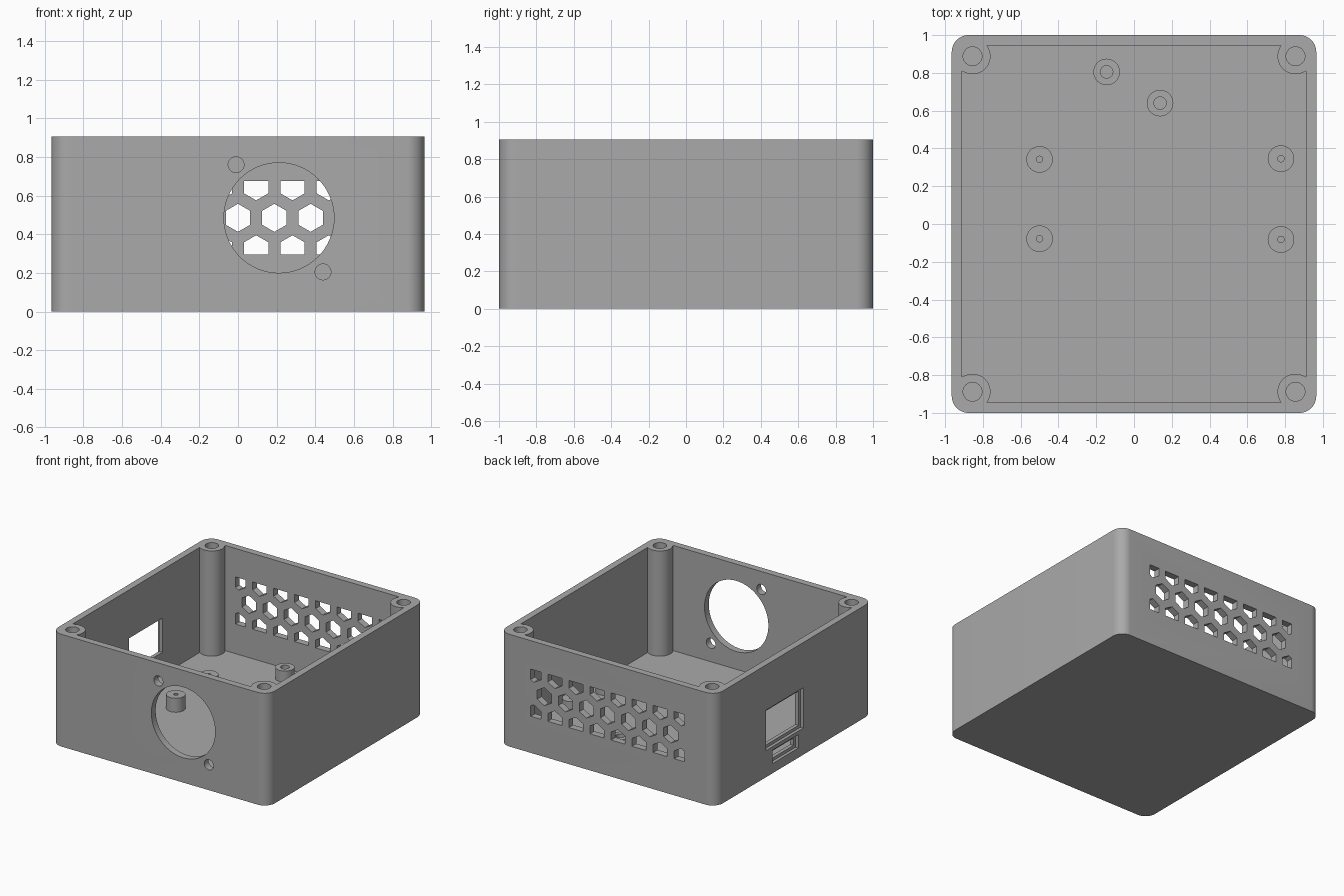
import bpy, bmesh
from math import sin, cos, pi, radians, sqrt
from mathutils import Vector

default = bpy.data.objects.get("Cube")
if default:
    bpy.data.objects.remove(default, do_unlink=True)

grey = bpy.data.materials.new("plain grey")
grey.use_nodes = True
colour = (0.4, 0.4, 0.4, 1)
grey.diffuse_color = colour
grey.node_tree.nodes["Principled BSDF"].inputs["Base Color"].default_value = colour

# Main dimensions
HX, HY, H = 0.965, 1.0, 0.905
WALL, FLOOR, CORNER = 0.055, 0.057, 0.09
POST_X, POST_Y, POST_R = 0.855, 0.888, 0.095


def circle(cx, cy, r, n=48, start=0.0):
    return [(cx + r * cos(start + 2 * pi * i / n), cy + r * sin(start + 2 * pi * i / n))
            for i in range(n)]


def rect(x0, x1, y0, y1):
    return [(x0, y0), (x1, y0), (x1, y1), (x0, y1)]


def rounded_rect(hx, hy, r, n=12):
    pts = []
    for q, (sx, sy) in enumerate([(1, 1), (-1, 1), (-1, -1), (1, -1)]):
        for i in range(n + 1):
            a = (q + i / n) * pi / 2
            pts.append((sx * (hx - r) + r * cos(a), sy * (hy - r) + r * sin(a)))
    return pts


def prism(name, outlines, lo, hi, axis="Z"):
    """Extrude 2D outlines from lo to hi along an axis."""
    place = {"Z": lambda p, t: (p[0], p[1], t),
             "Y": lambda p, t: (p[0], t, p[1]),
             "X": lambda p, t: (t, p[0], p[1])}[axis]
    bm = bmesh.new()
    for pts in outlines:
        face = bm.faces.new([bm.verts.new(place(p, lo)) for p in pts])
        ext = bmesh.ops.extrude_face_region(bm, geom=[face])
        top = [g for g in ext["geom"] if isinstance(g, bmesh.types.BMVert)]
        bmesh.ops.translate(bm, verts=top, vec=Vector(place((0, 0), hi - lo)))
    bmesh.ops.recalc_face_normals(bm, faces=bm.faces)
    mesh = bpy.data.meshes.new(name)
    bm.to_mesh(mesh)
    bm.free()
    mesh.materials.append(grey)
    ob = bpy.data.objects.new(name, mesh)
    bpy.context.collection.objects.link(ob)
    return ob


def activate(ob):
    bpy.ops.object.select_all(action="DESELECT")
    ob.select_set(True)
    bpy.context.view_layer.objects.active = ob


def combine(ob, cutter, operation="DIFFERENCE"):
    """Apply a boolean and discard the cutter."""
    cutter.hide_render = True
    activate(ob)
    mod = ob.modifiers.new("cut", "BOOLEAN")
    mod.operation, mod.solver, mod.object = operation, "EXACT", cutter
    bpy.ops.object.modifier_apply(modifier=mod.name)
    bpy.data.objects.remove(cutter, do_unlink=True)


def finish(ob):
    activate(ob)
    bpy.ops.object.shade_smooth_by_angle(angle=radians(30))


# Tray: rounded block, hollowed around four corner posts
corners = [(sx * POST_X, sy * POST_Y) for sx in (-1, 1) for sy in (-1, 1)]
tray = prism("enclosure_tray", [rounded_rect(HX, HY, CORNER)], 0, H)
ix, iy = HX - WALL, HY - WALL
cavity = prism("cavity", [rect(-ix, ix, -iy, iy)], FLOOR, H + 0.1)
combine(cavity, prism("posts", [circle(x, y, POST_R) for x, y in corners], 0, H + 0.2))
combine(tray, cavity)

# Screw holes in the corner posts
combine(tray, prism("post_holes", [circle(x, y, 0.05, 32) for x, y in corners], 0.5, H + 0.1))

# Front fan opening with two mounting holes
combine(tray, prism("fan_cut", [circle(0.212, 0.485, 0.285, 64),
                                circle(-0.01, 0.76, 0.041, 32),
                                circle(0.44, 0.205, 0.041, 32)], -1.1, -0.9, "Y"))

# Back vent: hexagon rows clipped to a rectangular window
PITCH, HEX_R, VENT_Z = 0.188, 0.0725, 0.485
hexes = []
for row in (-1, 0, 1):
    for col in range(-4, 5):
        cx = (col + 0.5 * abs(row)) * PITCH
        if abs(cx) < 0.7:
            hexes.append(circle(cx, VENT_Z + row * PITCH * sqrt(3) / 2, HEX_R, 6, pi / 2))
vent = prism("vent_cut", hexes, 0.9, 1.1, "Y")
combine(vent, prism("vent_window", [rect(-0.685, 0.685, 0.295, 0.675)], 0.8, 1.2, "Y"), "INTERSECT")
combine(tray, vent)

# Side ports: shallow outer recess with a smaller through opening
STEP = 0.025
for y0, y1, z0, z1 in [(-0.116, 0.362, 0.215, 0.54), (-0.052, 0.279, 0.078, 0.186)]:
    combine(tray, prism("port_recess", [rect(y0, y1, z0, z1)], -1.1, STEP - HX, "X"))
    combine(tray, prism("port_opening",
                        [rect(y0 + STEP, y1 - STEP, z0 + STEP, z1 - STEP)], -1.1, -0.88, "X"))
finish(tray)

# Drilled standoffs on the floor
board = [(-0.5, 0.342), (-0.5, -0.078), (0.778, 0.346), (0.778, -0.082)]
module = [(-0.145, 0.805), (0.138, 0.64)]
for label, spots, top, hole in [("board", board, 0.17, 0.017), ("module", module, 0.147, 0.033)]:
    for i, (x, y) in enumerate(spots, 1):
        standoff = prism(f"{label}_standoff_{i}", [circle(x, y, 0.07)], FLOOR - 0.01, top)
        combine(standoff, prism("drill", [circle(x, y, hole, 24)], FLOOR, top + 0.1))
        finish(standoff)
